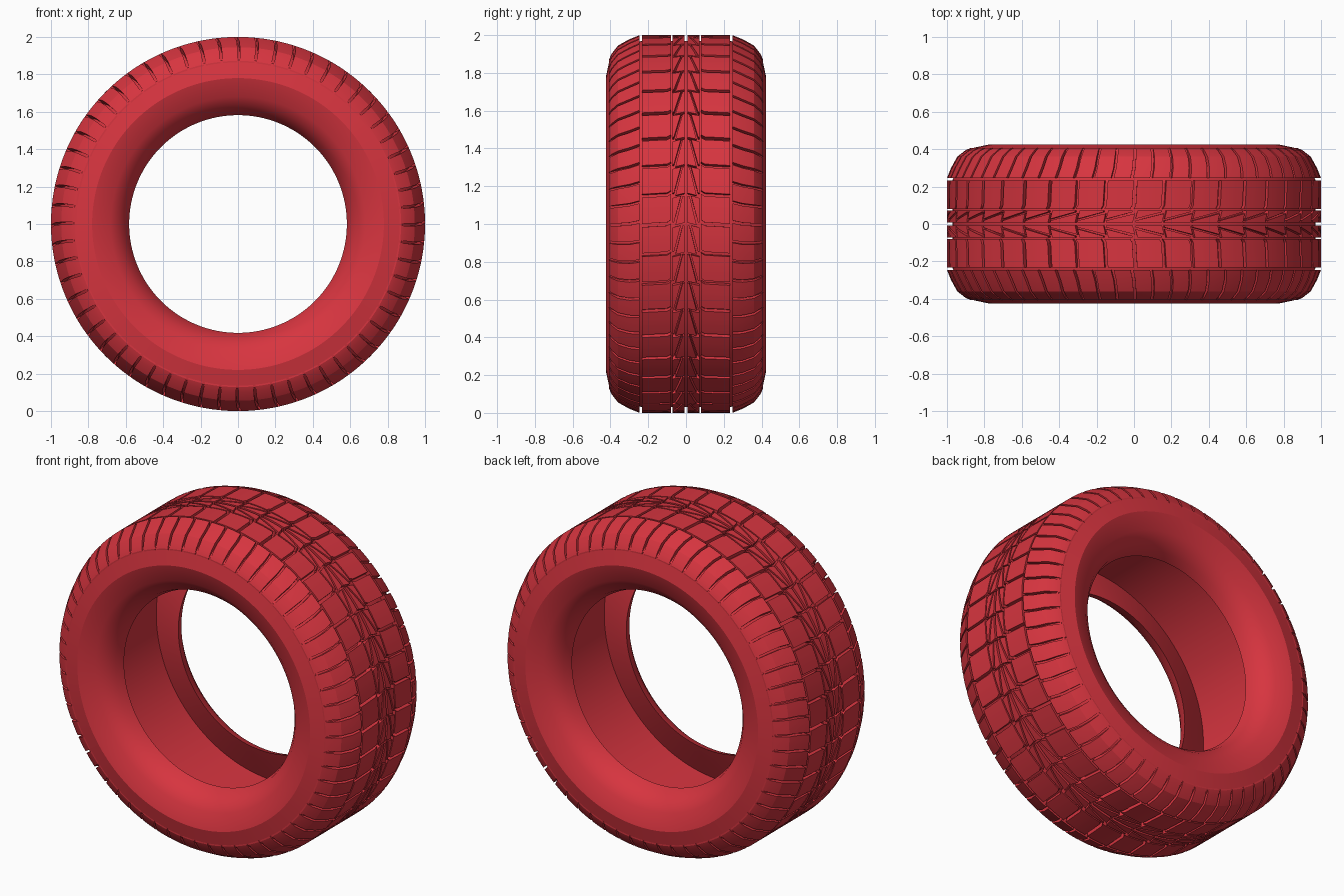
import bpy, bmesh, math
from math import sin, cos, pi

if "Cube" in bpy.data.objects:
    bpy.data.objects.remove(bpy.data.objects["Cube"])

red = bpy.data.materials.new("red_rubber")
red.diffuse_color = (0.68, 0.035, 0.05, 1)
red.use_nodes = True
red.node_tree.nodes["Principled BSDF"].inputs["Base Color"].default_value = red.diffuse_color
DEPTH = 0.03


def point(y, r, th):
    return (r * cos(th), y, 1 + r * sin(th))


def finish(bm, name, angle):
    bmesh.ops.recalc_face_normals(bm, faces=bm.faces)
    me = bpy.data.meshes.new(name)
    bm.to_mesh(me)
    bm.free()
    ob = bpy.data.objects.new(name, me)
    bpy.context.collection.objects.link(ob)
    me.materials.append(red)
    bpy.ops.object.select_all(action='DESELECT')
    ob.select_set(True)
    bpy.context.view_layer.objects.active = ob
    bpy.ops.object.shade_smooth_by_angle(angle=math.radians(angle))
    return ob


def lathe(profile, name, segs=160):
    """Spin a closed (y, r) loop round the wheel axis."""
    bm = bmesh.new()
    rings = [[bm.verts.new(point(y, r, 2 * pi * i / segs)) for y, r in profile]
             for i in range(segs)]
    n = len(profile)
    for i in range(segs):
        a, b = rings[i], rings[(i + 1) % segs]
        for j in range(n):
            k = (j + 1) % n
            bm.faces.new((a[j], a[k], b[k], b[j]))
    return finish(bm, name, 24)


def block(bm, start, end, th0, th1, side, steps=3):
    """Raised rubber block; start/end are rows of (y, r, depth, skew)."""
    top, low = [], []
    for s in range(steps + 1):
        t = s / steps
        row_t, row_l = [], []
        for p, q in zip(start, end):
            y, r, d, k = [a + (b - a) * t for a, b in zip(p, q)]
            th = th0 + (th1 - th0) * t + k
            row_t.append(bm.verts.new(point(side * y, r, th)))
            row_l.append(bm.verts.new(point(side * y, r - d, th)))
        top.append(row_t)
        low.append(row_l)
    m = len(start) - 1
    for s in range(steps):
        for j in range(m):
            for g in (top, low):
                bm.faces.new((g[s][j], g[s][j+1], g[s+1][j+1], g[s+1][j]))
        for j in (0, m):
            bm.faces.new((top[s][j], top[s+1][j], low[s+1][j], low[s][j]))
    for s in (0, steps):
        for j in range(m):
            bm.faces.new((top[s][j], top[s][j+1], low[s][j+1], low[s][j]))


def tread_row(name, count, gap, pieces):
    """Repeat block pieces round the tyre on both sides."""
    bm = bmesh.new()
    pitch = 2 * pi / count
    for side in (1, -1):
        for i in range(count):
            th = i * pitch
            for start, end in pieces:
                block(bm, start, end, th + gap / 2, th + pitch - gap / 2, side)
    return finish(bm, name, 20)


# Hollow carcass: groove floor, sidewall, flared bead, inner cavity
half = [(0.235, 0.97), (0.345, 0.925), (0.403, 0.878), (0.424, 0.78),
        (0.395, 0.68), (0.36, 0.635), (0.315, 0.60), (0.26, 0.582),
        (0.285, 0.64), (0.36, 0.80)]
carcass = lathe(half + [(-y, r) for y, r in reversed(half)], "tyre_carcass")

# Shoulder blocks fading into the sidewall
shoulder = [(0.245, 1.0, 0.035, 0.012), (0.30, 0.978, 0.035, 0.0),
            (0.36, 0.945, 0.034, -0.004), (0.395, 0.90, 0.022, -0.004),
            (0.407, 0.872, 0.008, -0.004)]
tread_row("shoulder_blocks", 60, 0.014, [(shoulder, shoulder)])

# Wide rectangular blocks with slightly hooked ends
D = DEPTH + 0.005
wide = [(0.080, 1.0, D, 0.012), (0.10, 1.0, D, 0.0), (0.233, 1.0, D, -0.008)]
tread_row("wide_blocks", 40, 0.018, [(wide, wide)])

# Centre rib: arrow wedges pointing round the tyre, with matching outer wedges
inner = ([(0.007, 1.0, D, 0), (0.056, 1.0, D, -0.012)],
         [(0.007, 1.0, D, 0), (0.018, 1.0, D, 0)])
outer = ([(0.064, 1.0, D, 0), (0.072, 1.0, D, 0)],
         [(0.027, 1.0, D, 0), (0.072, 1.0, D, -0.012)])
tread_row("centre_wedges", 40, 0.014, [inner, outer])
